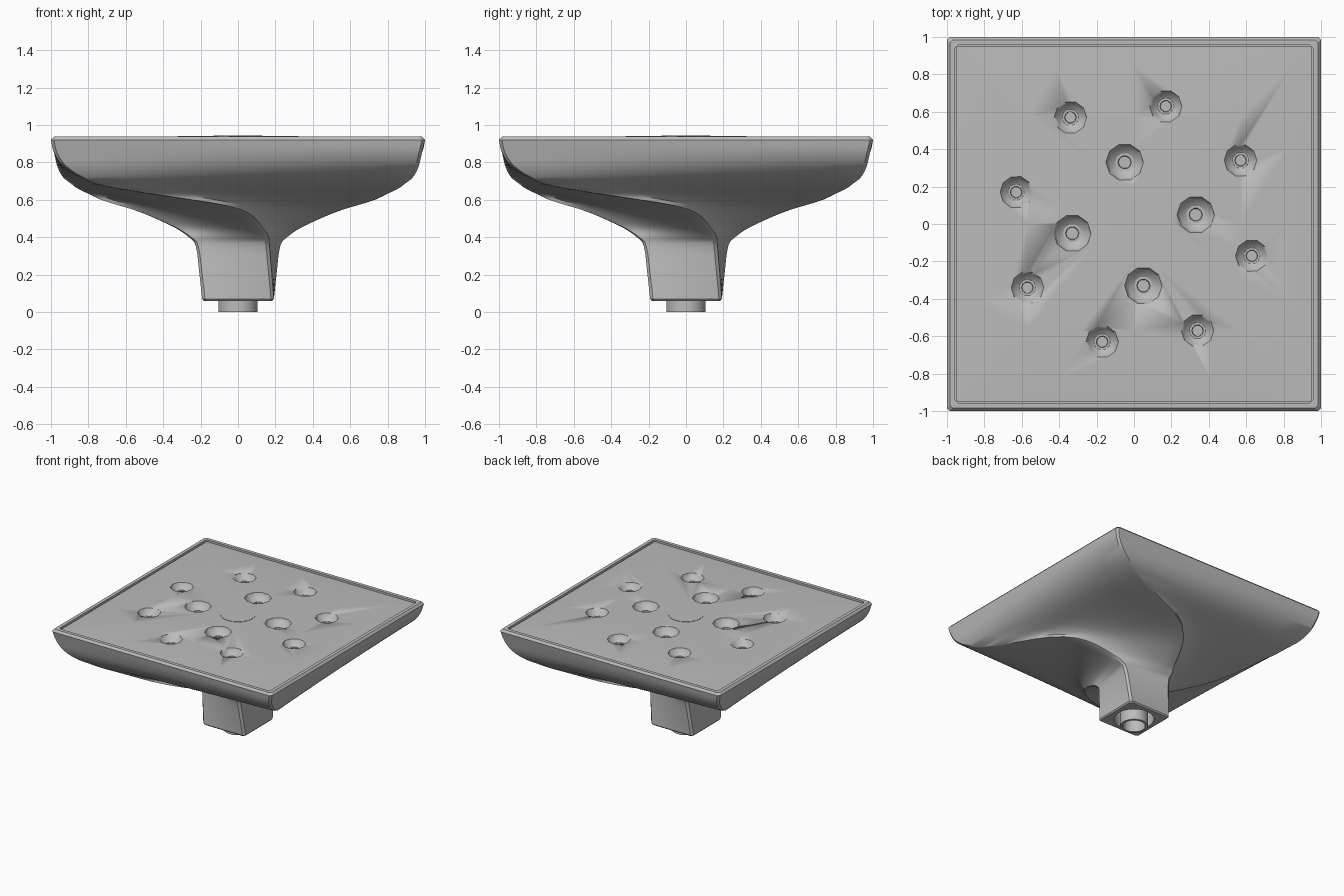
import bpy
from math import sin, cos, pi, radians
from mathutils import Vector

if "Cube" in bpy.data.objects:
    bpy.data.objects.remove(bpy.data.objects["Cube"])

grey = bpy.data.materials.new("satin grey")
grey.use_nodes = True
grey.diffuse_color = (0.5, 0.5, 0.5, 1)
grey.node_tree.nodes["Principled BSDF"].inputs["Base Color"].default_value = (0.5, 0.5, 0.5, 1)


def square(half, z, turn=0, chamfer=0.016, steps=8):
    """Square section with chamfered corners, turned about z."""
    flat = half - min(chamfer, half * 0.3)
    pts = []
    for side in range(4):
        angle = side * pi / 2 + radians(turn)
        for i in range(steps + 1):
            x, y = half, flat * (2 * i / steps - 1)
            pts.append(Vector((x * cos(angle) - y * sin(angle),
                               x * sin(angle) + y * cos(angle), z)))
    return pts


def rounded(ring, radius, z):
    """Push a ring onto a circle, keeping its point count."""
    out = []
    for p in ring:
        flat = Vector((p.x, p.y, 0)).normalized() * radius
        out.append(Vector((flat.x, flat.y, z)))
    return out


def circle(radius, z, sides, centre=(0, 0)):
    return [Vector((centre[0] + radius * cos(2 * pi * i / sides),
                    centre[1] + radius * sin(2 * pi * i / sides), z)) for i in range(sides)]


def build(name, shells, angle=30):
    """Loft each list of rings (bottom to top) into a closed shell."""
    verts, faces = [], []
    for rings in shells:
        base, n = len(verts), len(rings[0])
        for ring in rings:
            verts += ring
        for k in range(len(rings) - 1):
            a = base + k * n
            faces += [(a + i, a + (i + 1) % n, a + n + (i + 1) % n, a + n + i) for i in range(n)]
        faces.append(tuple(base + i for i in reversed(range(n))))
        faces.append(tuple(base + (len(rings) - 1) * n + i for i in range(n)))
    mesh = bpy.data.meshes.new(name)
    mesh.from_pydata(verts, [], faces)
    mesh.materials.append(grey)
    obj = bpy.data.objects.new(name, mesh)
    bpy.context.collection.objects.link(obj)
    select(obj)
    bpy.ops.object.shade_smooth_by_angle(angle=radians(angle))
    return obj


def select(obj):
    bpy.ops.object.select_all(action='DESELECT')
    obj.select_set(True)
    bpy.context.view_layer.objects.active = obj


def smooth_keys(keys, steps=4):
    """Catmull-Rom curve through (z, half width, turn) keys."""
    keys = [Vector(k) for k in keys]
    out = []
    for i in range(len(keys) - 1):
        p0, p1, p2, p3 = keys[max(i - 1, 0)], keys[i], keys[i + 1], keys[min(i + 2, len(keys) - 1)]
        for s in range(steps):
            t = s / steps
            out.append(0.5 * (2 * p1 + (p2 - p0) * t + (2 * p0 - 5 * p1 + 4 * p2 - p3) * t ** 2
                              + (3 * p1 - p0 - 3 * p2 + p3) * t ** 3))
    return out + [keys[-1]]


# Twisted body: square stem flaring into the square head, with a quarter turn
profile = [(0.07, 0.192, 90), (0.2, 0.194, 86), (0.35, 0.199, 81), (0.4, 0.22, 76),
           (0.46, 0.27, 63), (0.55, 0.41, 45), (0.62, 0.62, 18), (0.67, 0.79, 6.5),
           (0.72, 0.89, 3), (0.78, 0.95, 1), (0.85, 0.983, 0), (0.92, 1.0, 0)]
stem_end = square(0.183, 0.06, 90)
body = [rounded(stem_end, 0.15, 0.18), rounded(stem_end, 0.15, 0.06), stem_end]
body += [square(half, z, turn) for z, half, turn in smooth_keys(profile)]
body += [square(0.985, 0.937), square(0.957, 0.937), square(0.957, 0.868)]
build("twisted_body", [body])

# Pipe collar in the socket under the stem
build("pipe_collar", [[circle(0.085, 0.15, 32), circle(0.085, 0, 32),
                       circle(0.105, 0, 32), circle(0.105, 0.19, 32)]])

# Shallow domed face plate inside the rim
levels = [(0.95, 0.87), (0.95, 0.925), (0.84, 0.931), (0.57, 0.937), (0.2, 0.941), (0.05, 0.942)]
plate = build("face_plate", [[square(h, z, 0, 0.004, 4) for h, z in levels]], 20)

# Faceted nozzle dimples, three per quarter, repeated four times
dimples = []
for (x, y), radius in [((0.33, 0.05), 0.1), ((0.57, 0.34), 0.088), ((0.63, -0.17), 0.088)]:
    for quarter in range(4):
        c = (x, y)
        dimples.append([circle(radius * f, z, 10, c) for f, z in
                        [(0.33, 0.876), (0.36, 0.89), (0.5, 0.89), (0.85, 0.912), (1, 0.938), (1.05, 0.96)]])
        x, y = -y, x
cutter = build("dimple_cutter", dimples)
cutter.hide_render = True
cut = plate.modifiers.new("dimples", 'BOOLEAN')
cut.operation, cut.solver, cut.object = 'DIFFERENCE', 'EXACT', cutter
select(plate)
bpy.ops.object.modifier_apply(modifier=cut.name)
bpy.data.objects.remove(cutter)

# Flush disc in the middle of the plate
build("centre_disc", [[circle(0.13, 0.935, 24), circle(0.13, 0.944, 24)]])
